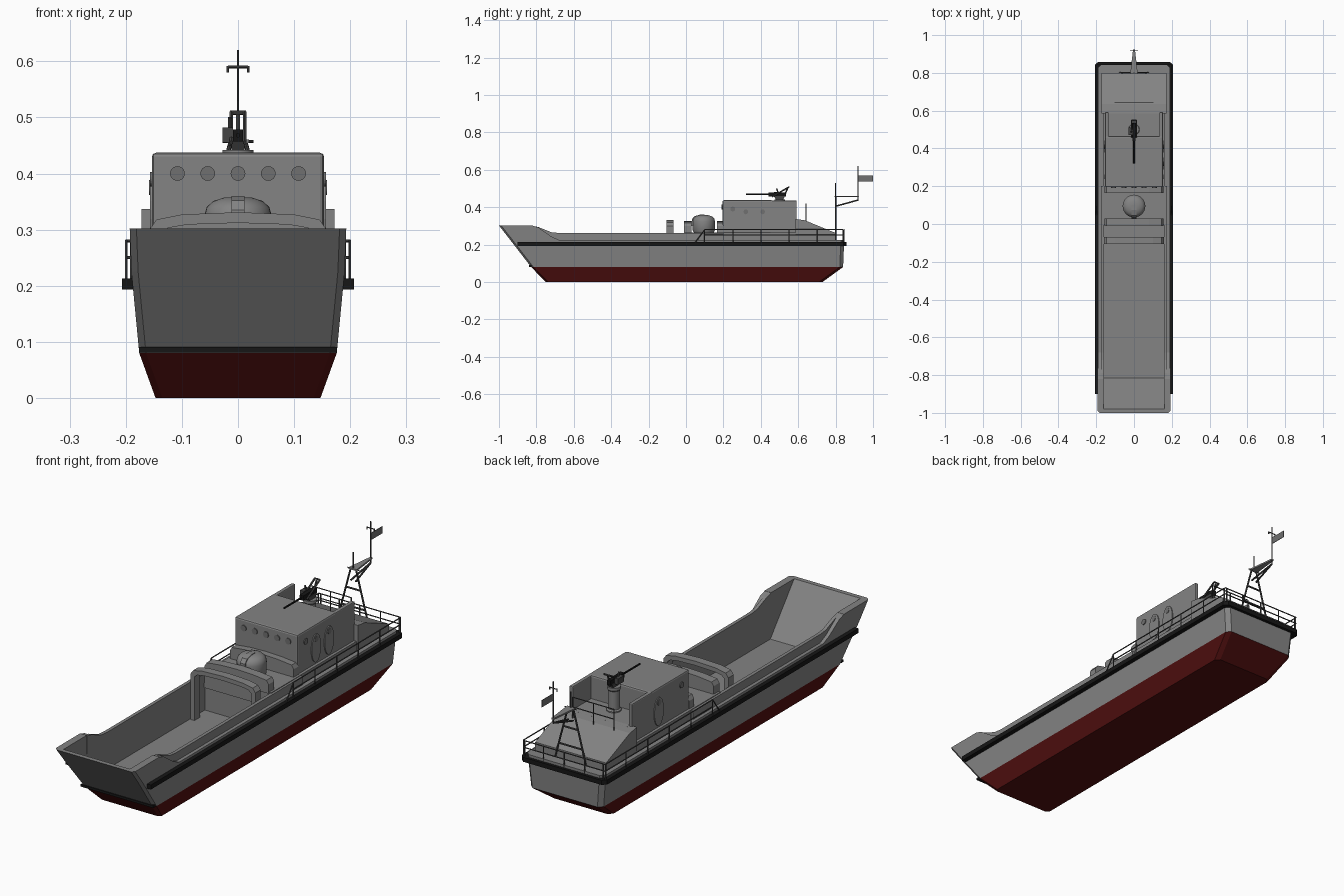
import bpy, bmesh, math
from mathutils import Vector

if "Cube" in bpy.data.objects:
    bpy.data.objects.remove(bpy.data.objects["Cube"])

def material(name, *c):
    m = bpy.data.materials.new(name)
    m.diffuse_color = (*c, 1)
    m.use_nodes = True
    m.node_tree.nodes["Principled BSDF"].inputs["Base Color"].default_value = m.diffuse_color
    return m

GREY = material("hull grey", .23, .23, .23)
GLASS = material("dull grey", .16, .16, .16)
RED = material("antifouling red", .085, .005, .005)
BLACK = material("black", .008, .008, .008)
DARK = material("dark metal", .06, .06, .06)

def finish(name, bm, mat, bevel=0, smooth=False):
    bmesh.ops.recalc_face_normals(bm, faces=bm.faces)
    me = bpy.data.meshes.new(name)
    bm.to_mesh(me)
    bm.free()
    ob = bpy.data.objects.new(name, me)
    bpy.context.collection.objects.link(ob)
    me.materials.append(mat)
    if bevel:
        b = ob.modifiers.new("bevel", 'BEVEL')
        b.width, b.segments = bevel, 2
    if smooth:
        bpy.context.view_layer.objects.active = ob
        bpy.ops.object.select_all(action='DESELECT')
        ob.select_set(True)
        bpy.ops.object.shade_smooth_by_angle(angle=math.radians(35))
    return ob

def prism(name, pts, axis, lo, hi, mat=GREY, bevel=0, smooth=False):
    put = {'x': lambda p, h: (h, p[0], p[1]), 'y': lambda p, h: (p[0], h, p[1]),
           'z': lambda p, h: (p[0], p[1], h)}[axis]
    bm = bmesh.new()
    rings = [[bm.verts.new(put(p, h)) for p in pts] for h in (lo, hi)]
    for r in rings:
        bm.faces.new(r)
    n = len(pts)
    for i in range(n):
        j = (i + 1) % n
        bm.faces.new((rings[0][i], rings[0][j], rings[1][j], rings[1][i]))
    return finish(name, bm, mat, bevel, smooth)

def box(name, x0, x1, y0, y1, z0, z1, mat=GREY, bevel=0):
    return prism(name, [(x0, y0), (x1, y0), (x1, y1), (x0, y1)], 'z', z0, z1, mat, bevel)

def rods(name, segments, r=.003, mat=DARK, sides=6):
    bm = bmesh.new()
    for p, q in segments:
        p, q = Vector(p), Vector(q)
        d = q - p
        mtx = d.to_track_quat('Z', 'Y').to_matrix().to_4x4()
        mtx.translation = (p + q) / 2
        bmesh.ops.create_cone(bm, cap_ends=True, segments=sides, radius1=r, radius2=r,
                              depth=d.length, matrix=mtx)
    return finish(name, bm, mat, smooth=sides > 8)

def lathe(name, prof, centre, mat=GREY, n=32):
    bm = bmesh.new()
    rings = []
    for r, z in prof:
        rings.append([bm.verts.new((centre[0] + r * math.cos(2 * math.pi * i / n),
                                    centre[1] + r * math.sin(2 * math.pi * i / n), z)) for i in range(n)])
    for a, b in zip(rings, rings[1:]):
        for i in range(n):
            bm.faces.new((a[i], a[(i + 1) % n], b[(i + 1) % n], b[i]))
    bm.faces.new(rings[0])
    bm.faces.new(rings[-1])
    return finish(name, bm, mat, smooth=True)

def ellipse(cx, cy, rx, ry, n=24):
    return [(cx + rx * math.cos(2 * math.pi * i / n), cy + ry * math.sin(2 * math.pi * i / n)) for i in range(n)]

def cut(ob, cutter):
    m = ob.modifiers.new("cut", 'BOOLEAN')
    m.object, m.operation, m.solver = cutter, 'DIFFERENCE', 'EXACT'
    bpy.context.view_layer.objects.active = ob
    bpy.ops.object.modifier_apply(modifier=m.name)
    bpy.data.objects.remove(cutter)

# Hull: stacked outlines (z, half width, bow y, stern y), then deck and hold cut out
bm = bmesh.new()
rings = []
for z, w, b, s in [(0, .147, -.75, .73), (.08, .176, -.828, .84), (.225, .19, -.94, .846), (.302, .193, -1, .846)]:
    c = .012
    half = [(w - c, b), (w, b + c), (w, s - c * 1.5), (w - c * 1.5, s)]
    pts = half + [(-x, y) for x, y in reversed(half)]
    rings.append([bm.verts.new((x, y, z)) for x, y in pts])
for a, b in zip(rings, rings[1:]):
    for i in range(8):
        bm.faces.new((a[i], a[(i + 1) % 8], b[(i + 1) % 8], b[i]))
bm.faces.new(rings[0])
bm.faces.new(rings[-1])
hull = finish("hull", bm, GREY)
cut(hull, prism("deck_cutter", [(-.82, .35), (-.82, .301), (-.79, .292), (-.72, .243), (-.68, .225),
                                (.9, .225), (.9, .35)], 'x', -.3, .3))
cut(hull, prism("hold_cutter", [(-.815, .1), (0, .1), (0, .4), (-1.06, .4)], 'x', -.161, .161))
hull.data.materials.append(RED)
for f in hull.data.polygons:
    f.material_index = 1 if f.center.z < .079 else 0

# Rubbing strake around the sides and stern, plus ramp hinge bar
prism("fender", [(-.207, -.9), (-.207, .842), (-.19, .858), (.19, .858), (.207, .842), (.207, -.9),
                 (.18, -.9), (.18, .83), (-.18, .83), (-.18, -.9)], 'z', .193, .213, BLACK)
box("ramp_hinge", -.176, .176, -.84, -.825, .081, .091, BLACK)

# Hold coamings, with a sloped run-up to the bow walls
for s, side in ((1, "right"), (-1, "left")):
    prism("coaming_" + side, [(-.82, .22), (-.82, .3), (-.79, .294), (-.72, .266), (-.68, .262), (.2, .262), (.2, .22)],
          'x', *sorted((s * .16, s * .175)))

# Inverted U frame across the hold
outer = [(-.158, .1), (-.158, .3), (-.145, .318), (-.1, .327), (0, .331)]
inner = [(-.138, .1), (-.138, .292), (-.125, .303), (-.09, .309), (0, .312)]
u = outer + [(-x, z) for x, z in outer[-2::-1]] + [(x * -1, z) for x, z in inner[:-1]] + inner[::-1]
prism("hold_frame", u, 'y', -.105, -.068)

# Raised deck with cambered walls fore and aft of the turret
box("raised_deck", -.165, .165, -.005, .6, .2, .265)
camber = [(-.155, .26), (-.155, .3), (-.145, .316), (-.08, .323), (0, .326),
          (.08, .323), (.145, .316), (.155, .3), (.155, .26)]
prism("front_wall", camber, 'y', -.01, .03)
prism("rear_wall", camber, 'y', .165, .2)

# Rounded turret
lathe("turret", [(.05, .26), (.059, .275), (.06, .325), (.056, .34), (.044, .351), (.025, .357), (.004, .358)], (0, .095))
prism("turret_slot", [(.03, .3), (.031, .335), (.045, .352), (.075, .36), (.1, .36), (.1, .3)], 'x', -.012, .012, GREY)

# Wheelhouse with open gun bay behind it
box("wheelhouse", -.153, .153, .195, .465, .26, .437, GREY, .007)
for s, side in ((1, "right"), (-1, "left")):
    x0, x1 = sorted((s * .135, s * .153))
    box("bay_wall_" + side, x0, x1, .45, .592, .26, .435, GREY, .004)
    # Side doors and portholes
    a, b = sorted((s * .152, s * .157))
    doors = (.32, .41) if s > 0 else (.41,)
    for y in doors:
        prism("door_" + side, ellipse(y, .335, .032, .062), 'x', a, b, GREY)
        prism("door_glass_" + side, ellipse(y, .375, .012, .013), 'x', *sorted((s * .156, s * .159)), GLASS)
    prism("porthole_" + side, ellipse(.25, .39, .013, .013), 'x', a, b, GLASS)
for i in range(5):
    prism("front_porthole", ellipse((i - 2) * .054, .4, .013, .013), 'y', .191, .197, GLASS)
box("gun_bay_floor", -.14, .14, .46, .6, .26, .335)

# Sloped aft house
prism("aft_house", [(.585, .22), (.585, .337), (.635, .33), (.8, .262), (.8, .22)], 'x', -.172, .172)

# Rail behind the gun bay
rods("bay_rail", [((-.1, .642, .418), (.1, .642, .418)), ((-.1, .642, .375), (.1, .642, .375))] +
     [((x, .642, .32), (x, .642, .418)) for x in (-.1, 0, .1)], .0025)

# Deck gun on pedestal
lathe("gun_pedestal", [(.03, .33), (.03, .34), (.024, .345), (.024, .425), (.028, .43), (.028, .442)], (0, .5), GREY, 20)
rods("gun_barrel", [((0, .32, .468), (0, .5, .468))], .004, BLACK, 8)
box("gun_body", -.009, .009, .44, .535, .457, .478, BLACK)
prism("gun_mount", [(.48, .44), (.52, .44), (.53, .46), (.47, .46)], 'x', -.012, .012, DARK)
rods("gun_cradle", [((s * .012, .46, .455), (s * .012, .55, .508)) for s in (-1, 1)] +
     [((-.014, .55, .508), (.014, .55, .508)), ((0, .53, .47), (0, .545, .505)),
      ((-.014, .5, .45), (-.014, .485, .5))], .004, DARK)
box("ammo_box", -.028, -.009, .47, .51, .455, .482, DARK)

# Deck railing around the stern half
segs = []
ys = [.1, .25, .4, .55, .7, .84]
for s in (-1, 1):
    x = s * .199
    for z in (.25, .28):
        segs.append(((x, .1, z), (x, .84, z)))
    segs += [((x, y, .205), (x, y, .28)) for y in ys]
    segs.append(((x, .1, .28), (x, .045, .205)))
for z in (.25, .28):
    segs.append(((-.199, .845, z), (.199, .845, z)))
segs += [((x, .845, .205), (x, .845, .28)) for x in (-.19, -.1, 0, .1, .19)]
rods("deck_railing", segs, .0027)

# A-frame mast, tapered platform, flag staff and flag
legs = []
for s in (-1, 1):
    legs.append(((s * .075, .8, .225), (s * .012, .8, .46)))
    legs.append(((s * .012, .8, .405), (0, .92, .438)))
legs += [((-.058, .8, .29), (.058, .8, .29)), ((-.036, .8, .37), (.036, .8, .37))]
rods("mast_frame", legs, .004, DARK, 8)
prism("mast_platform", [(-.02, .795), (.02, .795), (.005, .925), (-.005, .925)], 'z', .454, .461, GREY)
rods("mast_spars", [((-.028, .8, .457), (.028, .8, .457)), ((0, .8, .455), (0, .8, .53)),
                    ((0, .92, .435), (0, .92, .62)), ((-.018, .92, .59), (.018, .92, .59)),
                    ((-.018, .92, .58), (-.018, .92, .592)), ((.018, .92, .58), (.018, .92, .592))], .0025)
box("flag", -.001, .001, .92, 1.0, .537, .568, GLASS)
